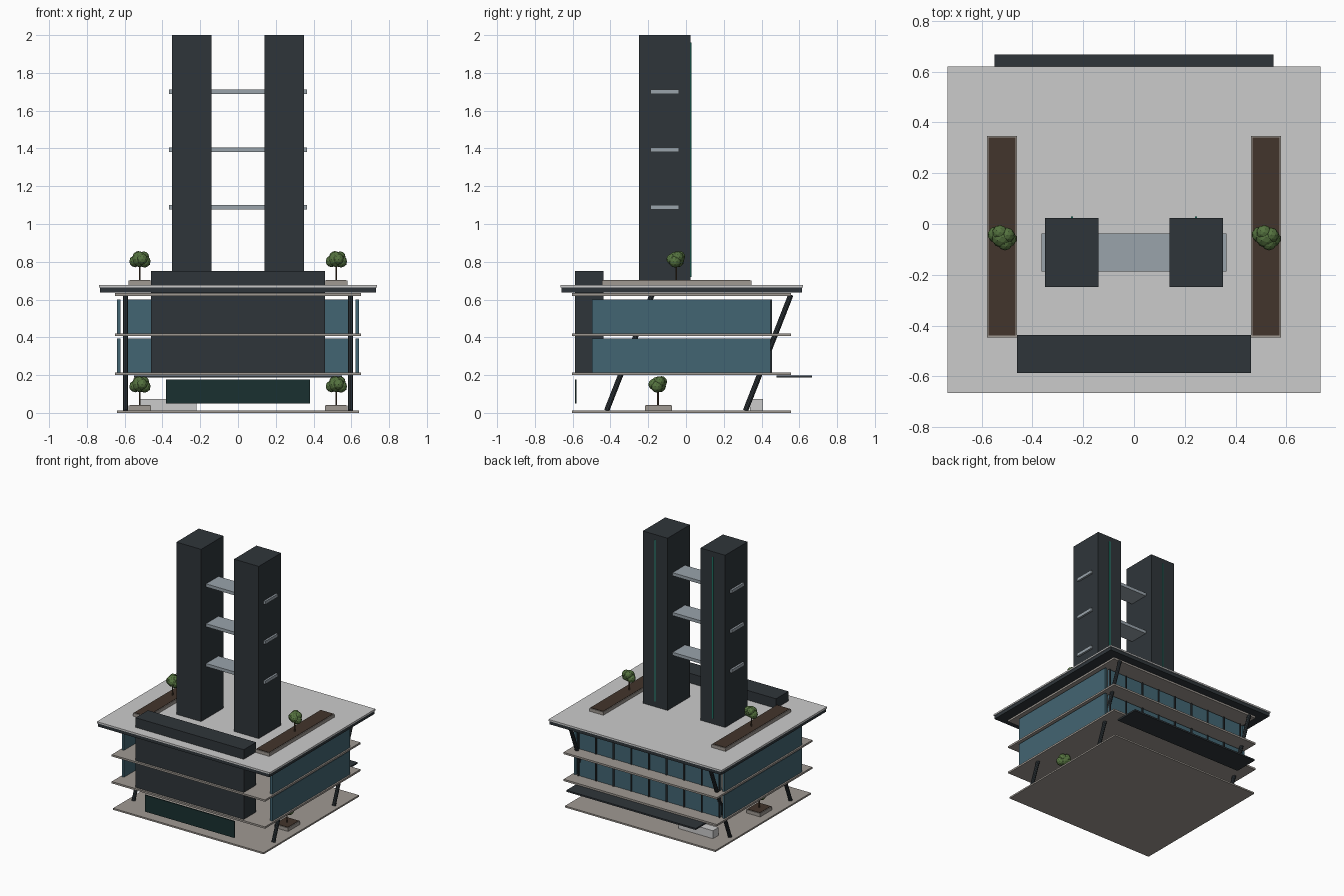
import bpy, bmesh
from mathutils import Vector, Matrix

if "Cube" in bpy.data.objects:
    bpy.data.objects.remove(bpy.data.objects["Cube"])


def mat(name, r, g, b, a=1.0):
    m = bpy.data.materials.new(name)
    m.diffuse_color = (r, g, b, a)
    m.use_nodes = True
    m.node_tree.nodes["Principled BSDF"].inputs["Base Color"].default_value = m.diffuse_color
    return m


DARK = mat("dark_panel", 0.028, 0.036, 0.042)
STONE = mat("stone", 0.35, 0.32, 0.29)
ROOF = mat("roof_grey", 0.55, 0.56, 0.55)
GLASS = mat("glass_blue", 0.055, 0.13, 0.17)
SCREEN = mat("screen_green", 0.01, 0.03, 0.03)
SOIL = mat("soil", 0.055, 0.035, 0.025)
LEAF = mat("leaf", 0.09, 0.17, 0.05)
BARK = mat("bark", 0.08, 0.05, 0.03)
BRIDGE = mat("bridge_grey", 0.32, 0.37, 0.41)
STRIP = mat("strip_green", 0.02, 0.28, 0.2)
DESK = mat("desk_grey", 0.6, 0.63, 0.62)


def finish(name, bm, m):
    me = bpy.data.meshes.new(name)
    bm.to_mesh(me)
    bm.free()
    me.materials.append(m)
    ob = bpy.data.objects.new(name, me)
    bpy.context.collection.objects.link(ob)
    return ob


def box(name, x, y, z, m):
    """Box from (min, max) pairs."""
    bm = bmesh.new()
    size = [abs(p[1] - p[0]) for p in (x, y, z)]
    mid = [(p[0] + p[1]) / 2 for p in (x, y, z)]
    bmesh.ops.create_cube(bm, size=1, matrix=Matrix.Translation(mid) @ Matrix.Diagonal((*size, 1)))
    return finish(name, bm, m)


def rod(name, a, b, r1, r2, m, sides=8):
    a, b = Vector(a), Vector(b)
    d = b - a
    bm = bmesh.new()
    bmesh.ops.create_cone(bm, cap_ends=True, segments=sides, radius1=r1, radius2=r2, depth=d.length,
                          matrix=Matrix.Translation((a + b) / 2) @ d.to_track_quat('Z', 'Y').to_matrix().to_4x4())
    return finish(name, bm, m)


def tree(name, x, y, z):
    rod(name + "_trunk", (x, y, z), (x, y, z + 0.1), 0.005, 0.004, BARK, 6)
    bm = bmesh.new()
    clumps = [(0, 0, 0.118, 0.042), (-0.024, 0.01, 0.108, 0.032), (0.026, -0.006, 0.106, 0.032),
              (0.012, -0.022, 0.118, 0.03), (-0.008, 0.018, 0.132, 0.03), (0.02, 0.008, 0.13, 0.03)]
    for dx, dy, dz, r in clumps:
        bmesh.ops.create_icosphere(bm, subdivisions=2, radius=r,
                                   matrix=Matrix.Translation((x + dx, y + dy, z + dz)))
    finish(name + "_foliage", bm, LEAF)


def planter(name, x, y, z):
    # stone trough with a slightly inset soil bed
    box(name, x, y, z, STONE)
    i = 0.006
    box(name + "_soil", (x[0] + i, x[1] - i), (y[0] + i, y[1] - i), (z[0] + 0.01, z[1] + 0.003), SOIL)


# Ground plate and floor slabs
DEPTH = (-0.603, 0.556)
box("ground_plate", (-0.64, 0.64), DEPTH, (0, 0.012), STONE)
for i, z in enumerate((0.2, 0.407, 0.62)):
    box(f"floor_slab_{i}", (-0.652, 0.652), DEPTH, (z, z + 0.014), STONE)

# Overhanging roof: dark fascia with a light deck
box("roof_fascia", (-0.73, 0.73), (-0.66, 0.615), (0.638, 0.666), DARK)
box("roof_deck", (-0.735, 0.735), (-0.665, 0.62), (0.664, 0.676), ROOF)

# Front service core passing through the roof
box("front_core", (-0.46, 0.46), (-0.587, -0.437), (0.214, 0.75), DARK)

# Glazed storeys: side panels, back wall and mullions
for f, (z0, z1) in enumerate(((0.214, 0.395), (0.421, 0.6))):
    box(f"back_glass_{f}", (-0.605, 0.605), (0.43, 0.447), (z0, z1), GLASS)
    for s in (-1, 1):
        box(f"side_glass_{f}_{s}", (s * 0.622, s * 0.64), (-0.497, 0.447), (z0, z1), GLASS)
    for k in range(9):
        x = -0.6 + 0.15 * k
        box(f"mullion_{f}_{k}", (x - 0.005, x + 0.005), (0.44, 0.455), (z0, z1), DARK)

# Street level: front screen, back canopy, desk
box("front_screen", (-0.38, 0.38), (-0.588, -0.58), (0.05, 0.178), SCREEN)
box("entrance_canopy", (-0.55, 0.55), (0.48, 0.667), (0.187, 0.199), DARK)
box("reception_desk", (-0.515, -0.22), (0.34, 0.408), (0.012, 0.073), DESK)

for s, side in ((-1, "left"), (1, "right")):
    # Raking columns
    for y, n in ((-0.42, "front"), (0.315, "back")):
        rod(f"{side}_{n}_column", (s * 0.595, y, 0.012), (s * 0.595, y + 0.24, 0.625), 0.014, 0.014, DARK, 10)
    # Towers with a light strip on the back
    box(f"{side}_tower", (s * 0.14, s * 0.35), (-0.248, 0.024), (0.67, 2.0), DARK)
    box(f"{side}_light_strip", (s * 0.245 - 0.004, s * 0.245 + 0.004), (0.02, 0.029), (0.72, 1.96), STRIP)
    # Planters and trees
    xs = (s * 0.52 - 0.059, s * 0.52 + 0.059)
    planter(f"{side}_roof_planter", xs, (-0.446, 0.346), (0.674, 0.7))
    tree(f"{side}_roof_tree", s * 0.52, -0.052, 0.695)
    planter(f"{side}_ground_planter", xs, (-0.218, -0.074), (0.012, 0.038))
    tree(f"{side}_ground_tree", s * 0.52, -0.148, 0.033)

# Sky bridges running through both towers
for i, z in enumerate((1.076, 1.382, 1.688)):
    box(f"sky_bridge_{i}", (-0.365, 0.365), (-0.188, -0.037), (z, z + 0.024), BRIDGE)
